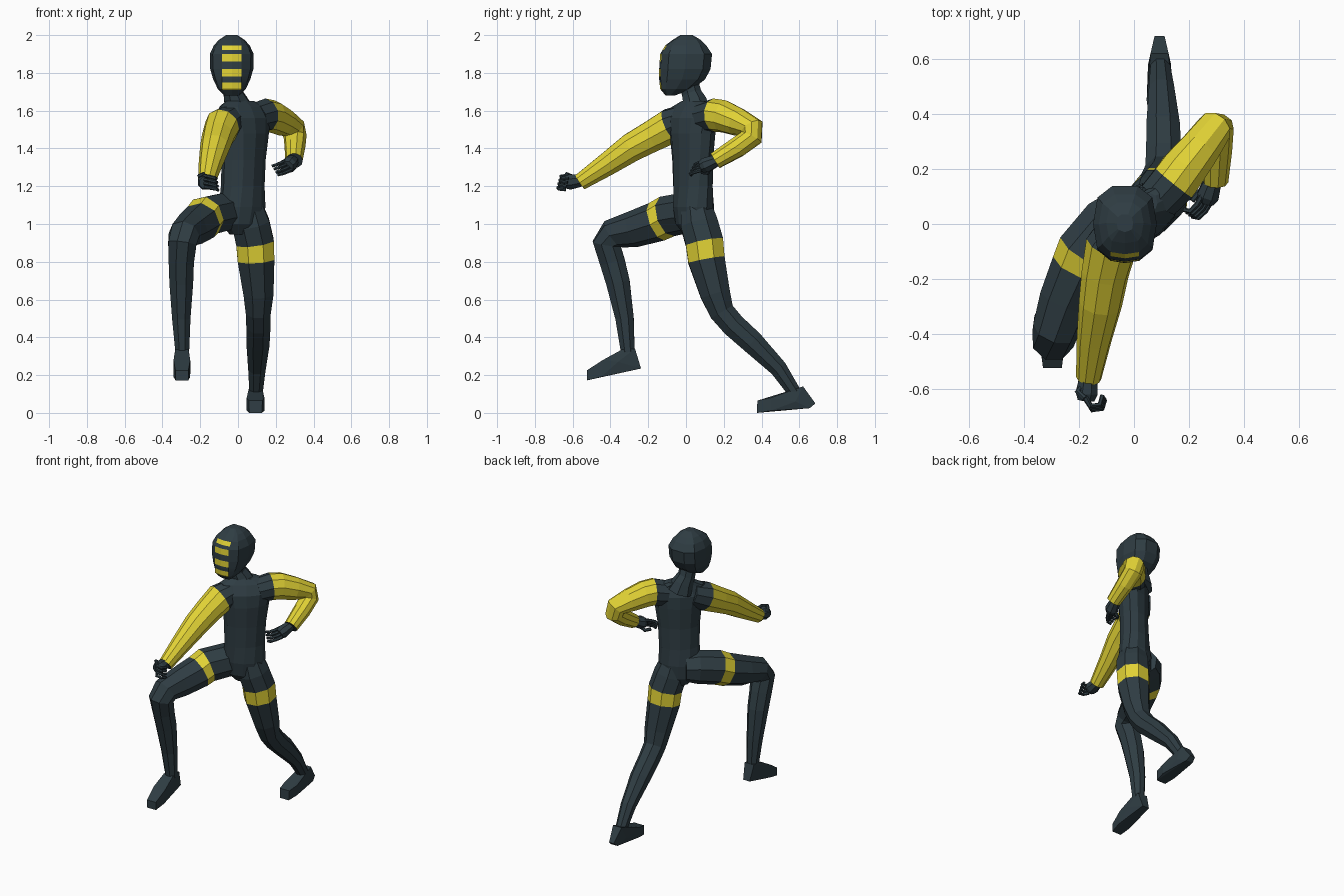
import bpy, bmesh, math
from mathutils import Vector


def material(name, rgb):
    m = bpy.data.materials.new(name)
    m.diffuse_color = (*rgb, 1)
    return m


DARK = material("dark slate", (0.028, 0.046, 0.056))
YELLOW = material("yellow", (0.76, 0.65, 0.036))


def finish(name, bm, mats):
    bmesh.ops.recalc_face_normals(bm, faces=bm.faces)
    me = bpy.data.meshes.new(name)
    bm.to_mesh(me)
    bm.free()
    for m in mats:
        me.materials.append(m)
    ob = bpy.data.objects.new(name, me)
    bpy.context.collection.objects.link(ob)
    return ob


def skin(name, rings, mats, accent=lambda i, j: False):
    """Join rings of points into a closed surface; accent faces get slot 1."""
    bm = bmesh.new()
    vs = [[bm.verts.new(p) for p in r] for r in rings]
    n = len(vs[0])
    for i in range(len(vs) - 1):
        for j in range(n):
            k = (j + 1) % n
            f = bm.faces.new((vs[i][j], vs[i][k], vs[i + 1][k], vs[i + 1][j]))
            f.material_index = 1 if accent(i, j) else 0
    bm.faces.new(vs[0])
    bm.faces.new(vs[-1])
    return finish(name, bm, mats)


def tube(name, path, mats=(DARK,), bands=(), n=8):
    """Limb through (x, y, z, radius) stations; bands = accent segments."""
    pts = [Vector(p[:3]) for p in path]
    rings, u = [], None
    for i, p in enumerate(pts):
        a = (p - pts[i - 1]).normalized() if i else Vector()
        b = (pts[i + 1] - p).normalized() if i < len(pts) - 1 else Vector()
        t = (a + b).normalized()
        if u is None:
            u = t.orthogonal()
        u = (u - t * u.dot(t)).normalized()
        v = t.cross(u)
        r = path[i][3] * 1.03
        rings.append([p + r * (u * math.cos(s) + v * math.sin(s))
                      for s in [math.tau * (j + .5) / n for j in range(n)]])
    return skin(name, rings, mats, lambda i, j: i in bands)


def hull(name, pts):
    bm = bmesh.new()
    for p in pts:
        bm.verts.new(p)
    bmesh.ops.convex_hull(bm, input=bm.verts)
    return finish(name, bm, (DARK,))


# Torso: twisted ellipses (x, y, z, half width, half depth, twist degrees)
torso = [(.015, .045, .945, .06, .055, 25), (.018, .042, 1.0, .118, .09, 28),
         (.022, .04, 1.09, .132, .10, 32), (.025, .037, 1.2, .128, .092, 38),
         (.03, .035, 1.34, .132, .09, 40), (.033, .035, 1.48, .15, .097, 40),
         (.03, .035, 1.56, .172, .092, 40), (.03, .04, 1.62, .165, .06, 40),
         (.01, .045, 1.65, .09, .05, 40)]
rings = []
for x, y, z, a, b, tw in torso:
    c, s = math.cos(math.radians(tw)), math.sin(math.radians(tw))
    ring = []
    for j in range(12):
        p, q = a * math.cos(math.tau * j / 12), b * math.sin(math.tau * j / 12)
        ring.append((x + p * c - q * s, y + p * s + q * c, z))
    rings.append(ring)
skin("torso", rings, (DARK,))

# Neck
tube("neck", [(.005, .055, 1.59, .085), (-.012, .045, 1.65, .065),
              (-.025, .03, 1.69, .054), (-.03, .01, 1.77, .052)])

# Head: (z, front y, back y, half width); rings added at the mask stripes
profile = [(1.68, -.108, -.06, .04), (1.715, -.137, .035, .074), (1.765, -.142, .1, .098),
           (1.82, -.142, .13, .114), (1.90, -.137, .138, .116), (1.945, -.11, .108, .095),
           (1.975, -.07, .078, .068), (2.0, -.03, .035, .03)]
stripes = [(1.71, 1.75), (1.78, 1.82), (1.86, 1.90), (1.92, 1.945)]
levels = sorted({p[0] for p in profile} | {z for s in stripes for z in s})
rings = []
for z in levels:
    k = max(i for i in range(len(profile) - 1) if profile[i][0] <= z)
    lo, hi = profile[k], profile[k + 1]
    t = (z - lo[0]) / (hi[0] - lo[0])
    f, b, w = [lo[m] + (hi[m] - lo[m]) * t for m in (1, 2, 3)]
    mid, half, fw = (f + b) / 2, (b - f) / 2, min(.052, .7 * w)
    side = [(fw, f + .008), (w * .87, mid - half * .66), (w, mid), (w * .86, mid + half * .7),
            (w * .4, b)]
    outline = [(0, f)] + side + [(-x, y) for x, y in reversed(side)]
    rings.append([(x - .033, y, z) for x, y in outline])
skin("head", rings, (DARK, YELLOW),
     lambda i, j: j in (0, 10) and any(a <= levels[i] < b for a, b in stripes))

# Legs with thigh bands
tube("raised_leg", [(-.03, .05, 1.06, .09), (-.09, .0, 1.06, .105),
                    (-.172, -.10, 1.04, .108), (-.195, -.155, 1.012, .104),
                    (-.25, -.28, .972, .094), (-.285, -.385, .945, .082),
                    (-.295, -.42, .895, .078), (-.3, -.39, .80, .07),
                    (-.3, -.36, .69, .066), (-.3, -.325, .5, .051),
                    (-.295, -.308, .32, .038)], (DARK, YELLOW), (2,))
tube("rear_leg", [(.05, .055, 1.09, .085), (.068, .07, 1.0, .104),
                  (.09, .098, .902, .105), (.095, .108, .81, .102),
                  (.108, .155, .63, .083), (.107, .19, .535, .069),
                  (.108, .25, .465, .067), (.106, .35, .375, .064),
                  (.1, .49, .235, .048), (.095, .58, .1, .036)],
     (DARK, YELLOW), (2,))


# Feet: side outline points (half width, y, z)
def foot(name, cx, pts):
    hull(name, [(cx + s * w, y, z) for w, y, z in pts for s in (-1, 1)])


foot("raised_foot", -.297, [(.025, -.238, .235), (.035, -.27, .34), (.035, -.34, .335),
                            (.044, -.45, .19), (.044, -.44, .28), (.034, -.525, .172),
                            (.034, -.525, .225), (.045, -.36, .27)])
foot("rear_foot", .093, [(.018, .685, .05), (.033, .62, .14), (.033, .535, .10),
                         (.047, .45, .012), (.047, .45, .08), (.034, .375, .0),
                         (.036, .378, .065), (.025, .655, .025), (.042, .58, .06)])

# Arms: dark shoulder segment, then yellow sleeve
tube("forward_arm", [(-.035, .0, 1.555, .08), (-.083, -.08, 1.52, .093),
                     (-.105, -.18, 1.465, .084), (-.122, -.29, 1.405, .077),
                     (-.145, -.42, 1.315, .062), (-.165, -.56, 1.222, .045)],
     (DARK, YELLOW), range(1, 9), n=10)
tube("rear_arm", [(.09, .09, 1.56, .08), (.145, .15, 1.576, .086),
                  (.18, .2, 1.57, .084), (.24, .275, 1.54, .074),
                  (.292, .348, 1.508, .064), (.303, .348, 1.46, .059),
                  (.302, .27, 1.405, .054), (.297, .155, 1.335, .045)],
     (DARK, YELLOW), range(1, 9), n=10)


# Hands: wrist, palm and fingers
def hand(name, wrist, palm, across, fingers, thumb):
    w, p, a = Vector(wrist), Vector(palm), Vector(across)
    tube(name + "_palm", [(*w, .03), (*w.lerp(p, .45), .036), (*p, .042),
                          (*(p + (p - w) * .35), .032)])
    for k in range(4):
        o = a * (k - 1.5)
        path = [(*(Vector(q) + o), .011 - .001 * i) for i, q in enumerate(fingers)]
        tube(f"{name}_finger_{k + 1}", path, n=6)
    tube(name + "_thumb", [(*q, .011) for q in thumb], n=6)


hand("forward_hand", (-.165, -.54, 1.232), (-.172, -.615, 1.222), (.003, -.005, -.02),
     [(-.175, -.635, 1.225), (-.155, -.67, 1.222), (-.12, -.665, 1.215), (-.11, -.63, 1.21)],
     [(-.19, -.595, 1.24), (-.205, -.61, 1.255), (-.18, -.635, 1.265)])
hand("rear_hand", (.292, .17, 1.34), (.27, .105, 1.312), (.01, -.008, -.016),
     [(.265, .095, 1.31), (.245, .06, 1.3), (.22, .035, 1.29), (.195, .04, 1.283)],
     [(.265, .125, 1.295), (.235, .115, 1.27), (.21, .085, 1.275)])
